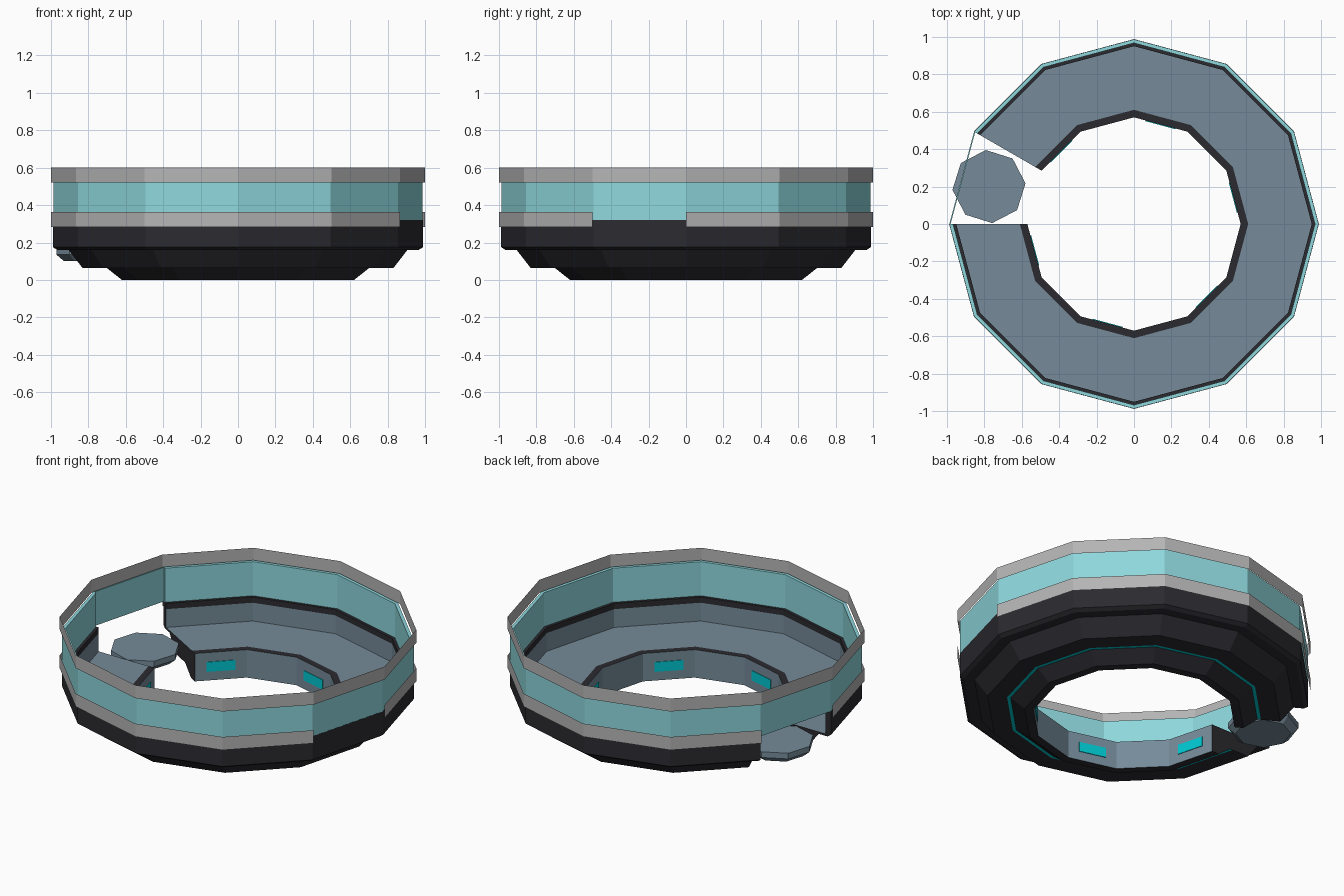
import bpy, bmesh
from math import cos, sin, radians

if "Cube" in bpy.data.objects:
    bpy.data.objects.remove(bpy.data.objects["Cube"], do_unlink=True)


def material(name, rgb):
    m = bpy.data.materials.new(name)
    m.use_nodes = True
    m.diffuse_color = (*rgb, 1)
    m.node_tree.nodes["Principled BSDF"].inputs["Base Color"].default_value = (*rgb, 1)
    return m


DARK = material("charcoal hull", (0.024, 0.023, 0.029))
FLOOR = material("blue grey metal", (0.18, 0.26, 0.32))
GLASS = material("pale teal glass", (0.27, 0.68, 0.72))
RAIL = material("light grey rail", (0.46, 0.46, 0.46))
LIGHT = material("bright cyan light", (0.0, 0.58, 0.64))


def finish(bm, name, mats):
    mesh = bpy.data.meshes.new(name)
    bm.to_mesh(mesh)
    bm.free()
    for m in mats:
        mesh.materials.append(m)
    ob = bpy.data.objects.new(name, mesh)
    bpy.context.collection.objects.link(ob)
    return ob


def sweep(name, profile, mats, start=180, facets=11, slots=None, closed=True):
    """Sweep a (radius, z) profile round the z axis in 30 degree facets."""
    bm = bmesh.new()
    full = facets == 12
    rows = []
    for i in range(facets if full else facets + 1):
        a = radians(start + 30 * i)
        rows.append([bm.verts.new((r * cos(a), r * sin(a), z)) for r, z in profile])
    n = len(profile)
    for i in range(facets):
        p, q = rows[i], rows[(i + 1) % len(rows)]
        for j in range(n if closed else n - 1):
            k = (j + 1) % n
            f = bm.faces.new((p[j], q[j], q[k], p[k]))
            f.material_index = slots[j] if slots else 0
    if closed:
        if not full:
            bm.faces.new(rows[0])
            bm.faces.new(rows[-1])
        bmesh.ops.recalc_face_normals(bm, faces=bm.faces)
    return finish(bm, name, mats)


# Stepped hull with an inner floor, open for one facet at the entrance
hull_profile = [(0.57, 0), (0.62, 0), (0.70, 0.063), (0.72, 0.063), (0.83, 0.063),
                (0.905, 0.16), (0.965, 0.16), (0.988, 0.175), (0.988, 0.32),
                (0.95, 0.32), (0.95, 0.285), (0.95, 0.172), (0.61, 0.172), (0.57, 0.172)]
# slots: 0 hull, 1 floor and inner walls, 2 glowing strip underneath
sweep("hull", hull_profile, [DARK, FLOOR, LIGHT],
      slots=[0, 0, 2, 0, 0, 0, 0, 0, 0, 0, 1, 1, 0, 1])

# Window band and the flat pane over the entrance
sweep("window_band", [(0.967, 0.32), (0.987, 0.32), (0.987, 0.53), (0.967, 0.53)], [GLASS])
sweep("entrance_pane", [(0.980, 0.32), (0.987, 0.32), (0.987, 0.53), (0.980, 0.53)],
      [GLASS], start=150, facets=1)

# Thin rails; the lower one is broken at the entrance and opposite it
sweep("upper_rail", [(1, 0.52), (1, 0.60)], [RAIL], facets=12, closed=False)
for name, start, facets in (("lower_rail_front", 180, 5), ("lower_rail_back", 0, 5)):
    sweep(name, [(1, 0.282), (1, 0.363)], [RAIL], start, facets, closed=False)

# Lights on every second facet of the inner wall
for i in range(6):
    a = radians(15 + 60 * i)
    bm = bmesh.new()
    bmesh.ops.create_cube(bm, size=1)
    apothem = 0.57 * cos(radians(15))
    for v in bm.verts:
        v.co.x *= 0.008
        v.co.y *= 0.165
        v.co.z *= 0.06
    ob = finish(bm, f"wall_light_{i + 1}", [LIGHT])
    ob.location = (apothem * cos(a), apothem * sin(a), 0.085)
    ob.rotation_euler.z = a

# Eight-sided boarding platform with a chamfered underside
bm = bmesh.new()
rings = []
for r, z in ((0.155, 0.10), (0.196, 0.135), (0.196, 0.17)):
    rings.append([bm.verts.new((-0.775 + r * cos(radians(5 + 45 * k)),
                                0.2 + r * sin(radians(5 + 45 * k)), z)) for k in range(8)])
for low, high in zip(rings, rings[1:]):
    for k in range(8):
        m = (k + 1) % 8
        bm.faces.new((low[k], low[m], high[m], high[k]))
bm.faces.new(rings[0][::-1])
bm.faces.new(rings[-1])
finish(bm, "boarding_platform", [FLOOR])
